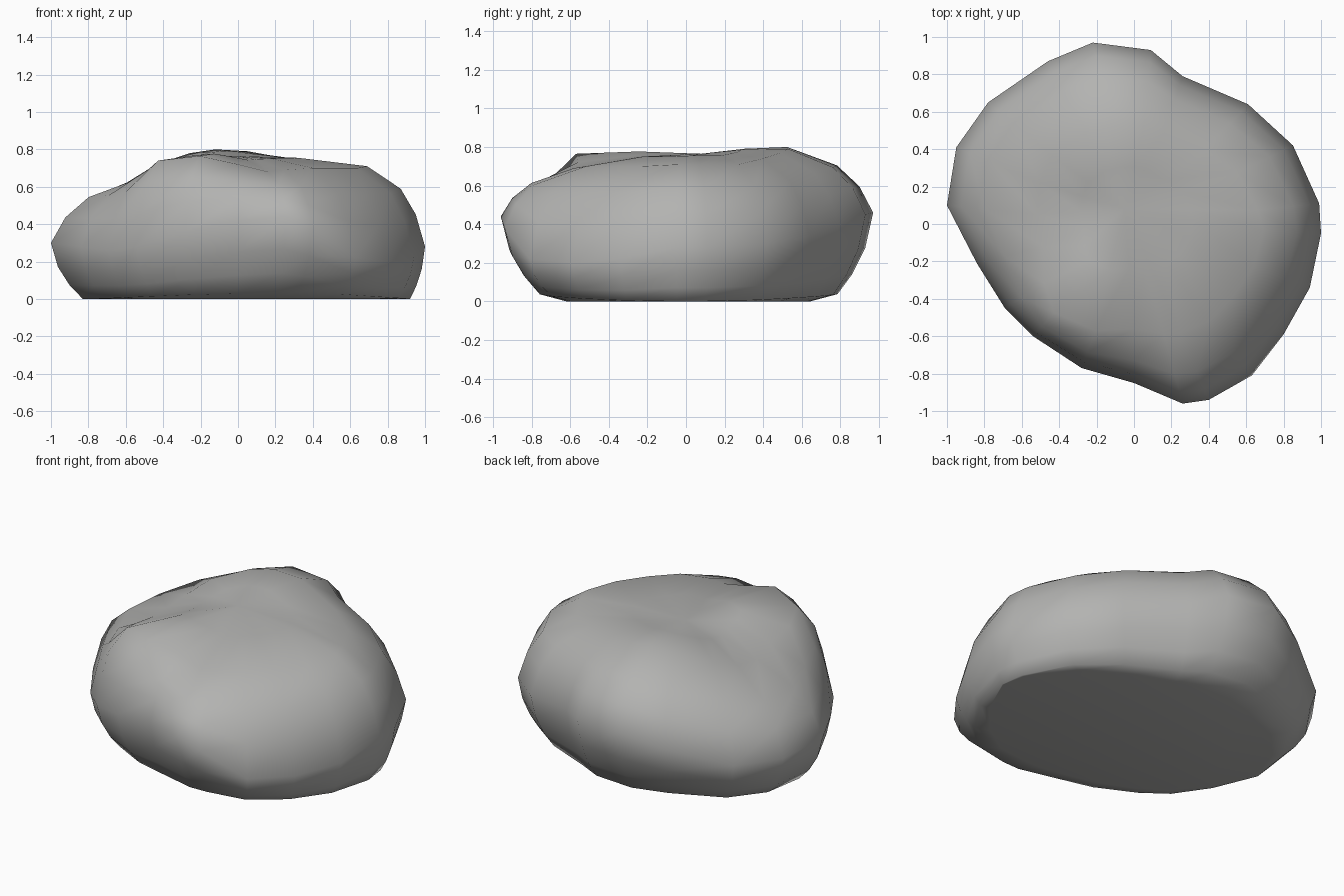
import bpy
import bmesh
from mathutils import Vector

default_cube = bpy.data.objects.get("Cube")
if default_cube:
    bpy.data.objects.remove(default_cube, do_unlink=True)

# Stone material
stone = bpy.data.materials.new("grey stone")
stone.use_nodes = True
grey = (0.45, 0.45, 0.44, 1)
stone.diffuse_color = grey
stone.node_tree.nodes["Principled BSDF"].inputs["Base Color"].default_value = grey

# Girth outline: x, y, girth height, foot scale, rim height, rim scale
OUTLINE = [
    (1, -.05, .28, .92, .71, .69),
    (.99, .11, .28, .91, .71, .67),
    (.85, .42, .3, .88, .71, .65),
    (.61, .64, .34, .85, .74, .62),
    (.26, .79, .4, .86, .77, .62),
    (.09, .93, .45, .82, .79, .57),
    (-.22, .97, .46, .81, .8, .54),
    (-.46, .87, .38, .82, .78, .56),
    (-.78, .65, .28, .85, .72, .56),
    (-.95, .41, .28, .84, .66, .53),
    (-1, .1, .3, .83, .64, .52),
    (-.84, -.21, .28, .86, .66, .58),
    (-.69, -.45, .26, .86, .69, .7),
    (-.54, -.6, .28, .84, .74, .79),
    (-.28, -.77, .36, .82, .765, .74),
    (0, -.85, .42, .82, .72, .66),
    (.26, -.96, .44, .79, .68, .61),
    (.4, -.94, .38, .8, .69, .62),
    (.63, -.81, .22, .86, .7, .64),
    (.8, -.59, .2, .9, .7, .66),
    (.94, -.34, .22, .91, .7, .68),
]
CROWN = Vector((-.05, .08, .765))

# Profile steps: fraction of the way from foot to girth, and girth to rim
LOWER = [(0, 0), (.42, .25), (.78, .57), (1, 1)]
UPPER = [(.16, .4), (.42, .72), (1, 1)]


def mix(a, b, t):
    return a + (b - a) * t


def spoke(x, y, girth, foot, rim, rim_scale):
    """Points up one side of the rock, from the underside to the inner crown."""
    lift = .04 * y * y
    sole = foot - .15 * abs(y)
    points = [Vector((x * sole, y * sole, 0))]
    for out, up in LOWER:
        s = mix(foot, 1, out)
        points.append(Vector((x * s, y * s, mix(lift, girth, up))))
    for inward, up in UPPER:
        s = mix(1, rim_scale, inward)
        points.append(Vector((x * s, y * s, mix(girth, rim, up))))
    inner = points[-1].lerp(CROWN, .5)
    inner.z = mix(rim, CROWN.z, .6) + .012
    points.append(inner)
    return points


# Loft the rock body through the spokes
bm = bmesh.new()
spokes = [[bm.verts.new(p) for p in spoke(*row)] for row in OUTLINE]
top = bm.verts.new(CROWN)
for i, a in enumerate(spokes):
    b = spokes[(i + 1) % len(spokes)]
    for k in range(len(a) - 1):
        bm.faces.new((a[k], b[k], b[k + 1], a[k + 1]))
    bm.faces.new((a[-1], b[-1], top))

# Flat underside
bm.faces.new([s[0] for s in reversed(spokes)])
bmesh.ops.recalc_face_normals(bm, faces=bm.faces)
for face in bm.faces:
    face.smooth = True

mesh = bpy.data.meshes.new("rock_body")
bm.to_mesh(mesh)
bm.free()
mesh.materials.append(stone)
rock = bpy.data.objects.new("rock_body", mesh)
bpy.context.collection.objects.link(rock)
